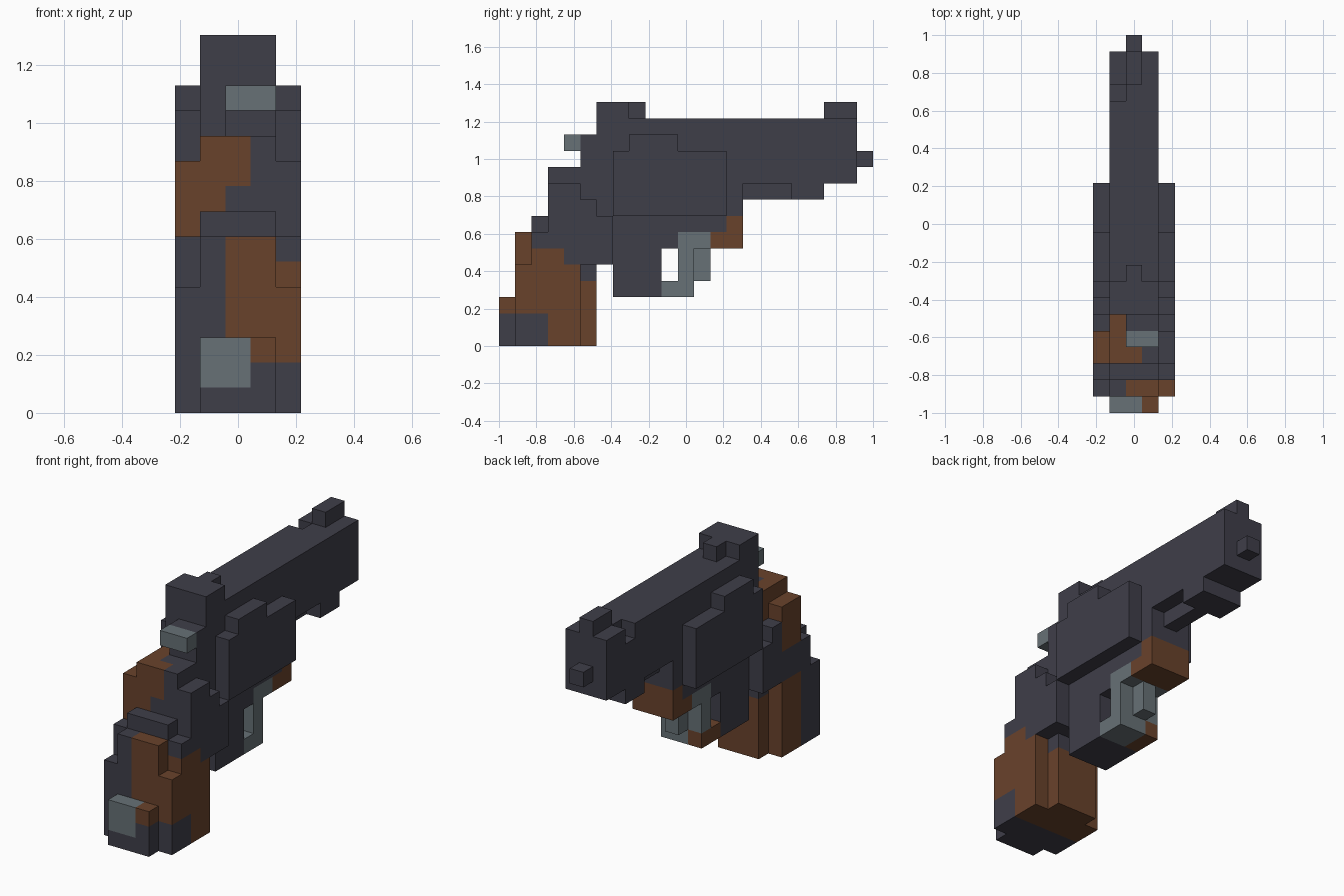
import bpy, bmesh
from mathutils import Vector

cube = bpy.data.objects.get("Cube")
if cube:
    bpy.data.objects.remove(cube, do_unlink=True)

U = 2 / 23  # size of one block; grid is 5 x 23 x 15 blocks


def linear(c):
    c /= 255
    return c / 12.92 if c <= 0.04045 else ((c + 0.055) / 1.055) ** 2.4


def material(name, rgb):
    m = bpy.data.materials.new(name)
    col = [linear(c) for c in rgb] + [1]
    m.diffuse_color = col
    m.use_nodes = True
    bsdf = next(n for n in m.node_tree.nodes if n.type == 'BSDF_PRINCIPLED')
    bsdf.inputs["Base Color"].default_value = col
    bsdf.inputs["Roughness"].default_value = 0.8
    return m


MATS = [material("dark_gunmetal", (63, 62, 73)),
        material("brown_wood", (105, 66, 43)),
        material("grey_steel", (103, 113, 118))]
DARK, WOOD, STEEL = range(3)


def cells(box):
    x0, x1, y0, y1, z0, z1 = box
    return {(x, y, z) for x in range(x0, x1) for y in range(y0, y1)
            for z in range(z0, z1)}


# Each part is a list of boxes (x0, x1, y0, y1, z0, z1) in blocks
PARTS = {
    "barrel": [(1, 4, 6, 22, 10, 14), (1, 4, 18, 20, 9, 10), (2, 3, 15, 18, 9, 10)],
    "muzzle": [(2, 3, 22, 23, 11, 12)],
    "front_sight": [(2, 3, 20, 22, 14, 15)],
    "rear_sight": [(1, 4, 6, 8, 14, 15), (2, 3, 8, 9, 14, 15)],
    "hammer": [(2, 4, 4, 5, 12, 13)],
    "frame": [(1, 4, 3, 6, 5, 11), (2, 4, 5, 6, 11, 13), (1, 4, 6, 15, 8, 10),
              (1, 4, 6, 7, 5, 8), (1, 4, 10, 15, 6, 8)],
    "trigger_guard": [(1, 4, 7, 10, 3, 8), (1, 4, 10, 12, 3, 4),
                      (1, 4, 11, 12, 4, 6)],
    "trigger": [(2, 3, 12, 13, 4, 6)],
    "grip": [(1, 4, 0, 1, 0, 3), (1, 4, 1, 2, 0, 7), (1, 4, 2, 3, 0, 8),
             (1, 4, 3, 6, 0, 5)],
}
# Outer layers, repeated on both sides
for side, x in (("left", 4), ("right", 0)):
    PARTS["side_plate_" + side] = [(x, x + 1, 7, 14, 8, 12), (x, x + 1, 8, 11, 12, 13)]
    PARTS["grip_panel_" + side] = [
        (x, x + 1, 1, 5, 0, 5), (x, x + 1, 2, 7, 5, 7), (x, x + 1, 3, 7, 7, 8),
        (x, x + 1, 3, 6, 8, 9), (x, x + 1, 3, 5, 9, 10)]

# Colour zones; later ones win
ZONES = [
    # wood on the grip
    (WOOD, (0, 5, 3, 5, 0, 5)), (WOOD, (1, 4, 5, 6, 0, 4)),
    (WOOD, (4, 5, 1, 3, 2, 6)), (WOOD, (4, 5, 3, 4, 5, 6)),
    (WOOD, (2, 4, 1, 2, 2, 7)), (WOOD, (3, 4, 0, 1, 2, 3)),
    # wood on the upper back of the frame
    (WOOD, (0, 1, 3, 5, 7, 10)), (WOOD, (1, 2, 3, 6, 8, 11)),
    (WOOD, (2, 3, 3, 4, 9, 11)),
    # wood block ahead of the trigger, with its dark corner
    (WOOD, (1, 4, 13, 15, 6, 8)), (DARK, (1, 4, 13, 14, 7, 8)),
    # steel of the trigger and guard
    (STEEL, (1, 4, 11, 13, 4, 7)), (STEEL, (1, 4, 10, 12, 3, 4)),
    (WOOD, (1, 2, 10, 12, 3, 4)),
    # steel badge on the grip heel and the hammer
    (STEEL, (1, 3, 0, 1, 1, 3)), (STEEL, (2, 4, 4, 5, 12, 13)),
]
paint = {}
for mat, box in ZONES:
    paint.update(dict.fromkeys(cells(box), mat))

solid = {name: set().union(*map(cells, boxes)) for name, boxes in PARTS.items()}
solid["barrel"].discard((1, 19, 13))  # notch beside the front sight
everything = set().union(*solid.values())


def build(name, blocks):
    """Skin a part with only its outer faces, merged by colour."""
    bm = bmesh.new()
    for c in sorted(blocks):
        for axis in range(3):
            for s in (-1, 1):
                n = list(c)
                n[axis] += s
                if tuple(n) in everything:
                    continue
                a, b = (axis + 1) % 3, (axis + 2) % 3
                quad = []
                for da, db in ((0, 0), (1, 0), (1, 1), (0, 1))[::s]:
                    p = Vector(c)
                    p[axis] += (s + 1) / 2
                    p[a] += da
                    p[b] += db
                    quad.append(bm.verts.new((p - Vector((2.5, 11.5, 0))) * U))
                bm.faces.new(quad).material_index = paint.get(c, DARK)
    bmesh.ops.remove_doubles(bm, verts=bm.verts[:], dist=1e-4)
    bmesh.ops.dissolve_limit(bm, angle_limit=0.02, verts=bm.verts[:],
                             edges=bm.edges[:], delimit={'MATERIAL'})
    mesh = bpy.data.meshes.new(name)
    bm.to_mesh(mesh)
    bm.free()
    for m in MATS:
        mesh.materials.append(m)
    bpy.context.collection.objects.link(bpy.data.objects.new(name, mesh))


for name, blocks in solid.items():
    build(name, blocks)
